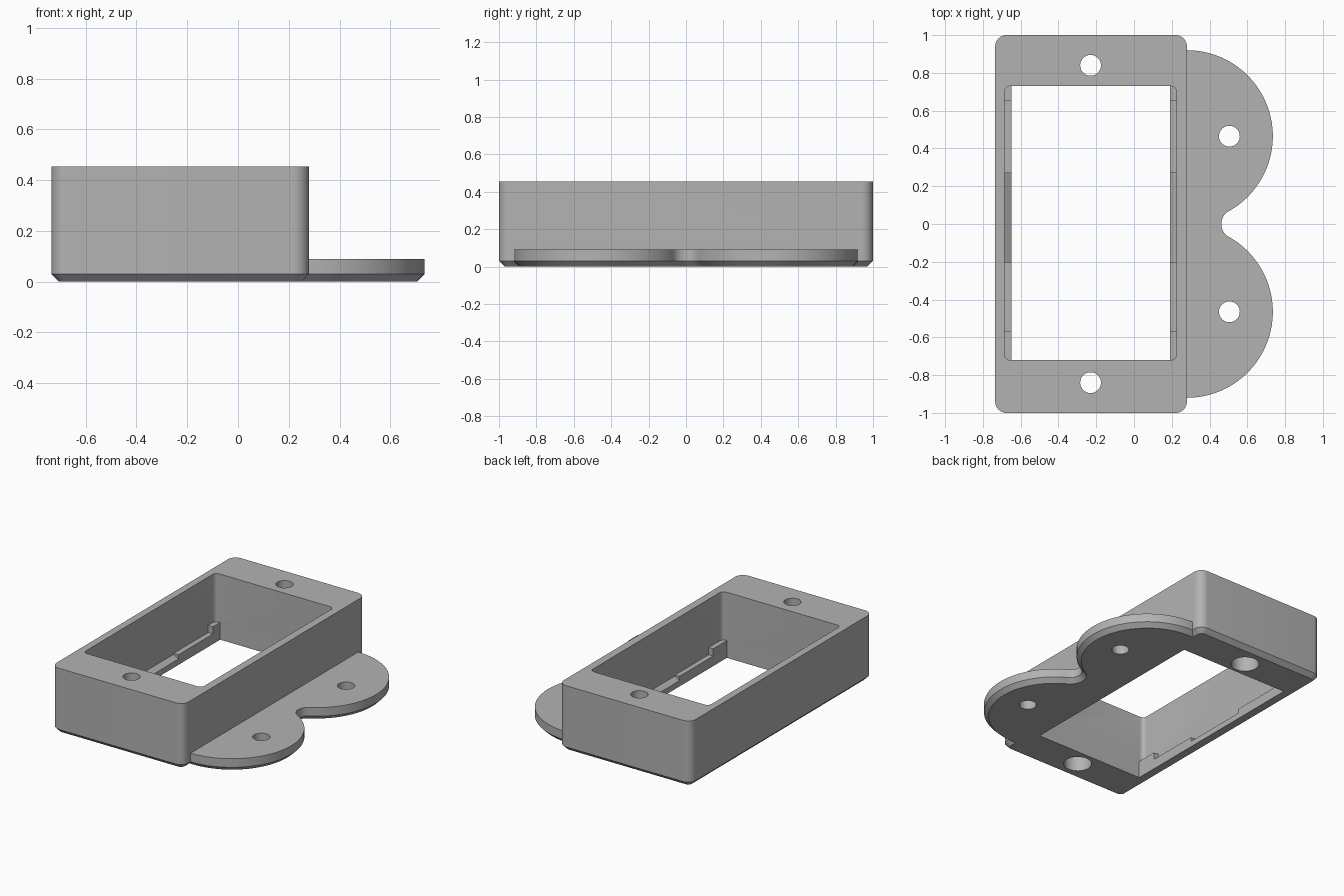
import bpy, bmesh, math

if "Cube" in bpy.data.objects:
    bpy.data.objects.remove(bpy.data.objects["Cube"])

grey = bpy.data.materials.new("plain grey")
grey.diffuse_color = (0.45, 0.45, 0.45, 1)
grey.use_nodes = True
grey.node_tree.nodes["Principled BSDF"].inputs["Base Color"].default_value = grey.diffuse_color


def arc(cx, cy, r, a0, a1, n):
    """Points on an arc, angles in degrees."""
    return [(cx + r * math.cos(math.radians(a0 + (a1 - a0) * i / n)),
             cy + r * math.sin(math.radians(a0 + (a1 - a0) * i / n))) for i in range(n + 1)]


def rounded_rect(x0, x1, y0, y1, r, n=10):
    return (arc(x1 - r, y1 - r, r, 0, 90, n) + arc(x0 + r, y1 - r, r, 90, 180, n)
            + arc(x0 + r, y0 + r, r, 180, 270, n) + arc(x1 - r, y0 + r, r, 270, 360, n))


def loft(name, layers):
    """Closed solid through matching outlines given as (z, points)."""
    bm = bmesh.new()
    rings = [[bm.verts.new((x, y, z)) for x, y in pts] for z, pts in layers]
    n = len(rings[0])
    bm.faces.new(rings[0][::-1])
    bm.faces.new(rings[-1])
    for a, b in zip(rings, rings[1:]):
        for i in range(n):
            j = (i + 1) % n
            bm.faces.new((a[i], a[j], b[j], b[i]))
    bmesh.ops.recalc_face_normals(bm, faces=bm.faces)
    me = bpy.data.meshes.new(name)
    bm.to_mesh(me)
    bm.free()
    me.materials.append(grey)
    ob = bpy.data.objects.new(name, me)
    bpy.context.collection.objects.link(ob)
    return ob


def combine(target, tool, op):
    """Apply a boolean and remove the tool."""
    mod = target.modifiers.new(op, 'BOOLEAN')
    mod.operation, mod.solver, mod.object = op, 'EXACT', tool
    bpy.context.view_layer.objects.active = target
    bpy.ops.object.modifier_apply(modifier=mod.name)
    bpy.data.objects.remove(tool)


def flange_outline(inset):
    """Two round lobes joined by a small concave neck."""
    cx, cy, r, nx = 0.28, 0.465, 0.455, 0.54
    neck = math.hypot(nx - cx, cy) - r
    t = math.degrees(math.atan2(cy, nx - cx))
    return ([(0.24, -cy - r + inset)]
            + arc(cx, -cy, r - inset, -90, t, 48)
            + arc(nx, 0, neck + inset, 180 + t, 180 - t, 16)[1:-1]
            + arc(cx, cy, r - inset, -t, 90, 48)
            + [(0.24, cy + r - inset)])


CH = 0.03   # bottom chamfer
X0, X1, Y0, Y1 = -0.685, 0.225, -0.72, 0.73

# Box body with chamfered foot
body = loft("housing", [
    (0, rounded_rect(-0.735 + CH, 0.28 - CH, -1 + CH, 1 - CH, 0.03)),
    (CH, rounded_rect(-0.735, 0.28, -1, 1, 0.06)),
    (0.455, rounded_rect(-0.735, 0.28, -1, 1, 0.06))])

# Mounting flange
flange = loft("flange", [(0, flange_outline(CH)), (CH, flange_outline(0)),
                         (0.09, flange_outline(0))])
combine(body, flange, 'UNION')

# Main opening
combine(body, loft("opening", [(z, rounded_rect(X0, X1, Y0, Y1, 0.03, 6))
                               for z in (-0.1, 0.6)]), 'DIFFERENCE')

# Stepped ledges along both long walls: y range, wall height, lip height
steps = [(Y0 - 0.01, -0.57, 0.12, 0.12), (-0.57, -0.2, 0.07, 0.07),
         (-0.2, 0.27, 0.07, 0.04), (0.27, 0.65, 0.07, 0.07),
         (0.65, Y1 + 0.01, 0.12, 0.12)]
for wall, lip in ((X0 - 0.01, -0.648), (X1 + 0.01, 0.19)):
    for ya, yb, hw, hl in steps:
        ledge = loft("ledge", [(0, [(wall, ya), (lip, ya), (lip, yb), (wall, yb)]),
                               (0.1, [(wall, ya), (lip, ya), (lip, yb), (wall, yb)])])
        for v in ledge.data.vertices:
            if v.co.z > 0.05:
                v.co.z = hw if abs(v.co.x - wall) < 0.001 else hl
        combine(body, ledge, 'UNION')

# Screw holes, with wider recesses below the housing ends
holes = [(x, s * y, r, top) for s in (-1, 1) for x, y, r, top in
         ((-0.23, 0.84, 0.055, 0.6), (-0.23, 0.84, 0.09, 0.3), (0.505, 0.465, 0.055, 0.6))]
for x, y, r, top in holes:
    combine(body, loft("hole", [(z, arc(x, y, r, 0, 348.75, 31)) for z in (-0.1, top)]),
            'DIFFERENCE')

bpy.ops.object.select_all(action='DESELECT')
body.select_set(True)
bpy.context.view_layer.objects.active = body
bpy.ops.object.shade_smooth_by_angle(angle=math.radians(30))
